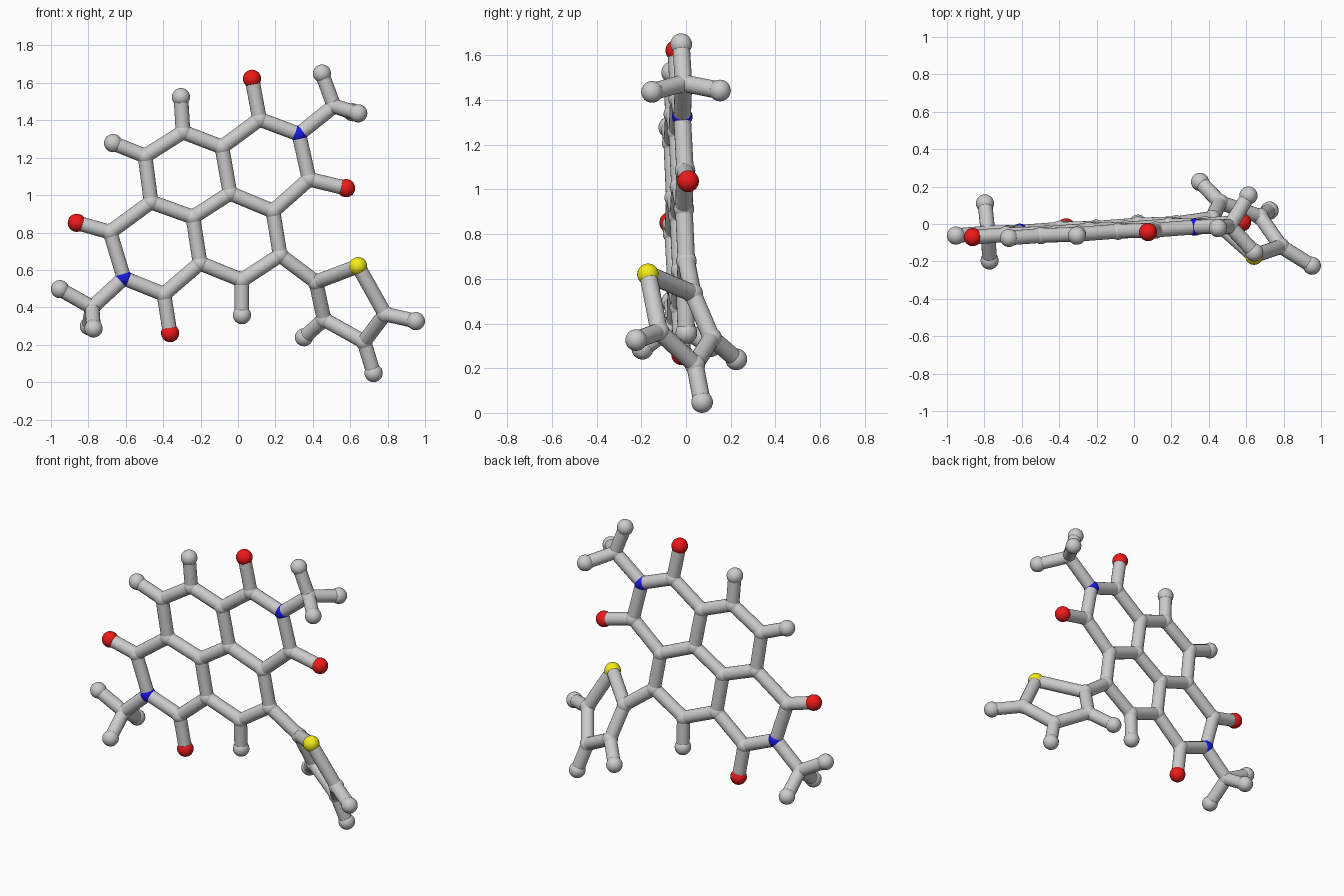
import bpy, bmesh
from mathutils import Vector

if "Cube" in bpy.data.objects:
    bpy.data.objects.remove(bpy.data.objects["Cube"])

STICK = 0.039
NAMES = {"C": "carbon", "H": "hydrogen", "O": "oxygen", "N": "nitrogen", "S": "sulfur"}
RADII = {"C": 0.046, "N": 0.046, "H": 0.0485, "O": 0.0485, "S": 0.0485}
COLOURS = {"O": (0.85, 0.01, 0.01, 1), "N": (0.01, 0.01, 0.75, 1), "S": (0.9, 0.85, 0.01, 1)}


def core(x, z):
    """Point on the slightly tilted plane of the fused rings."""
    return Vector((x, 0.014 + 0.06 * x - 0.038 * z, z))


# Fused ring system: (x, z) of atoms lying in the plane
flat = {
    "C": [(.115, 1.405), (.38, 1.085), (.187, .914), (-.043, 1.01), (-.086, 1.257),
          (-.294, 1.337), (-.497, 1.209), (-.465, .963), (-.241, .882), (-.203, .636),
          (.021, .545), (.225, .679), (-.684, .802), (-.396, .47),
          (.513, 1.476), (-.78, .40)],
    "N": [(.326, 1.326), (-.61, .556)],
    "O": [(.075, 1.622), (.578, 1.037), (-.862, .852), (-.363, .262)],
    "H": [(-.305, 1.524), (-.668, 1.278), (.021, .358), (.449, 1.65), (-.952, .497)],
}
# Out-of-plane methyl hydrogens and the twisted five-membered ring
free = {
    "H": [(.643, -.152, 1.437), (.612, .152, 1.443), (-.772, -.195, .287), (-.797, .11, .299),
          (.353, .225, .24), (.725, .072, .0485), (.951, -.223, .326)],
    "C": [(.417, .03, .535), (.46, .115, .335), (.674, .04, .216), (.786, -.12, .364)],
    "S": [(.642, -.17, .62)],
}
atoms = [(k, core(*p)) for k, pts in flat.items() for p in pts]
atoms += [(k, Vector(p)) for k, pts in free.items() for p in pts]


def finish(bm, name):
    for f in bm.faces:
        f.smooth = True
    me = bpy.data.meshes.new(name)
    bm.to_mesh(me)
    bm.free()
    return me


# One shared ball mesh per element
balls = {}
for kind, radius in RADII.items():
    bm = bmesh.new()
    bmesh.ops.create_uvsphere(bm, u_segments=24, v_segments=16, radius=radius)
    balls[kind] = finish(bm, NAMES[kind])
    if kind in COLOURS:
        mat = bpy.data.materials.new(NAMES[kind] + "_colour")
        mat.diffuse_color = COLOURS[kind]
        mat.use_nodes = True
        mat.node_tree.nodes["Principled BSDF"].inputs["Base Color"].default_value = mat.diffuse_color
        balls[kind].materials.append(mat)

# Unit stick along z
bm = bmesh.new()
bmesh.ops.create_cone(bm, cap_ends=False, segments=20, radius1=STICK, radius2=STICK, depth=1)
stick = finish(bm, "bond")


def place(name, mesh, loc):
    ob = bpy.data.objects.new(name, mesh)
    ob.location = loc
    bpy.context.collection.objects.link(ob)
    return ob


# Atoms
for kind, p in atoms:
    place(NAMES[kind] + "_atom", balls[kind], p)

# Bonds between every pair of close neighbours
for i, (ka, a) in enumerate(atoms):
    for kb, b in atoms[i + 1:]:
        d = b - a
        limit = 0.25 if "H" in (ka, kb) else 0.335
        if d.length < limit and not ka == kb == "H":
            ob = place("bond", stick, (a + b) / 2)
            ob.rotation_mode = "QUATERNION"
            ob.rotation_quaternion = d.to_track_quat("Z", "Y")
            ob.scale = (1, 1, d.length)
